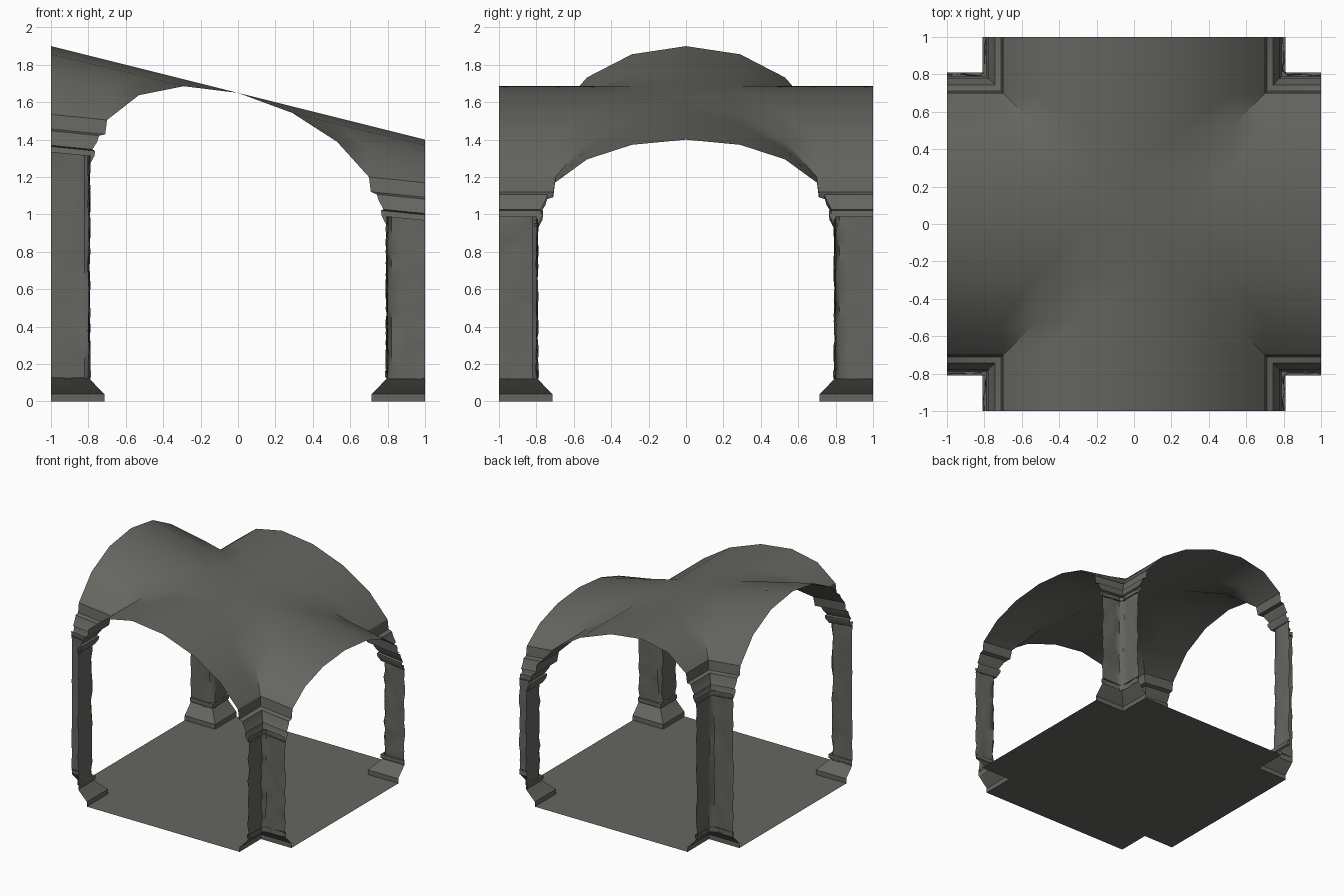
import bpy, random
from math import radians

if "Cube" in bpy.data.objects:
    bpy.data.objects.remove(bpy.data.objects["Cube"])

random.seed(4)
stone = bpy.data.materials.new("grey stone")
stone.diffuse_color = (0.13, 0.13, 0.117, 1)
stone.use_nodes = True
stone.node_tree.nodes["Principled BSDF"].inputs["Base Color"].default_value = stone.diffuse_color
CORNERS = [(-1, -1), (1, -1), (1, 1), (-1, 1)]


def make(name, verts, faces, smooth=None):
    mesh = bpy.data.meshes.new(name)
    mesh.from_pydata(verts, [], faces)
    mesh.update()
    ob = bpy.data.objects.new(name, mesh)
    bpy.context.collection.objects.link(ob)
    mesh.materials.append(stone)
    if smooth:
        bpy.ops.object.select_all(action='DESELECT')
        ob.select_set(True)
        bpy.context.view_layer.objects.active = ob
        bpy.ops.object.shade_smooth_by_angle(angle=radians(smooth))
    return ob


def interp(t, pts):
    for (a, p), (b, q) in zip(pts, pts[1:]):
        if t <= b:
            return p + (q - p) * (t - a) / (b - a)
    return pts[-1][1]


def spring(x):
    """Height where the vault rests on the capitals (falls towards +x)."""
    return interp(x, [(-1, 1.535), (-0.7, 1.505), (0.7, 1.2), (1, 1.17)])


def vault_z(x, y):
    """Groin vault: arch drop depends on the nearer of the two ridges."""
    ridge = 1.65 - 0.25 * x
    drop = interp(min(abs(x), abs(y)), [(0, 0), (0.29, 0.12), (0.53, 0.46), (0.7, 1)])
    return ridge - drop * (ridge - spring(x))


def grid_faces(rows, cols, flip):
    out = []
    for i in range(rows - 1):
        for j in range(cols - 1):
            a = i * cols + j
            f = (a, a + 1, a + cols + 1, a + cols)
            out.append(f[::-1] if flip else f)
    return out


def sweep(name, profile, sx, sy, height, smooth=30):
    """Sweep an (inner radius, z) profile round the L of one corner."""
    verts = []
    for r, z in profile:
        for px, py in ((1, r), (r, r), (r, 1)):
            x = sx * px
            verts.append((x, sy * py, z + height(x)))
    make(name, verts, grid_faces(len(profile), 3, sx * sy < 0), smooth)


# Sloping groin vault, split along the groins
c = [-1, -0.7, -0.53, -0.29, 0, 0.29, 0.53, 0.7, 1]
n = len(c)
verts = [(x, y, vault_z(x, y)) for y in c for x in c]
faces = []
for j in range(n - 1):
    for i in range(n - 1):
        if i in (0, n - 2) and j in (0, n - 2):
            continue                      # open corners over the pillars
        a, b = j * n + i, j * n + i + 1
        d, e = a + n, b + n
        if (i < 4) == (j < 4):
            faces += [(a, b, e), (a, e, d)]
        else:
            faces += [(a, b, d), (b, e, d)]
vault = make("groin_vault", verts, faces, 35)

# Floor with notched corners
k = 0.715
make("floor", [(-k, -1, 0), (k, -1, 0), (k, -k, 0), (1, -k, 0), (1, k, 0), (k, k, 0),
               (k, 1, 0), (-k, 1, 0), (-k, k, 0), (-1, k, 0), (-1, -k, 0), (-k, -k, 0)],
     [(0, 1, 2, 11), (11, 2, 5, 8), (2, 3, 4, 5), (10, 11, 8, 9), (8, 5, 6, 7)])

CAPITAL = [(0.70, 0), (0.71, -0.078), (0.742, -0.088), (0.752, -0.12), (0.778, -0.165),
           (0.764, -0.172), (0.768, -0.2), (0.788, -0.238), (0.81, -0.238)]
BASE = [(0.715, 0), (0.715, 0.04), (0.788, 0.115), (0.795, 0.125),
        (0.786, 0.132), (0.786, 0.165), (0.805, 0.165)]

# Plan of a pillar: two legs with a bevelled corner, (x, y, push x, push y)
PLAN = [(1 - 0.045 * i, 0.8, 0, 1) for i in range(5)] + \
       [(0.8, 0.82 + 0.045 * i, 1, 0) for i in range(5)]

for sx, sy in CORNERS:
    tag = ("back" if sy > 0 else "front") + ("_right" if sx > 0 else "_left")
    sweep(tag + "_capital", CAPITAL, sx, sy, spring)
    sweep(tag + "_base", BASE, sx, sy, lambda x: 0)
    # Roughly hewn pillar shaft
    verts = []
    rows = 15
    for i in range(rows):
        for px, py, nx, ny in PLAN:
            x = sx * px
            top = spring(x) - 0.2
            j = random.uniform(-0.012, 0.005)
            verts.append((sx * (px + nx * j), sy * (py + ny * j),
                          0.12 + (top - 0.12) * i / (rows - 1)))
    make(tag + "_pillar", verts, grid_faces(rows, len(PLAN), sx * sy > 0), 40)
